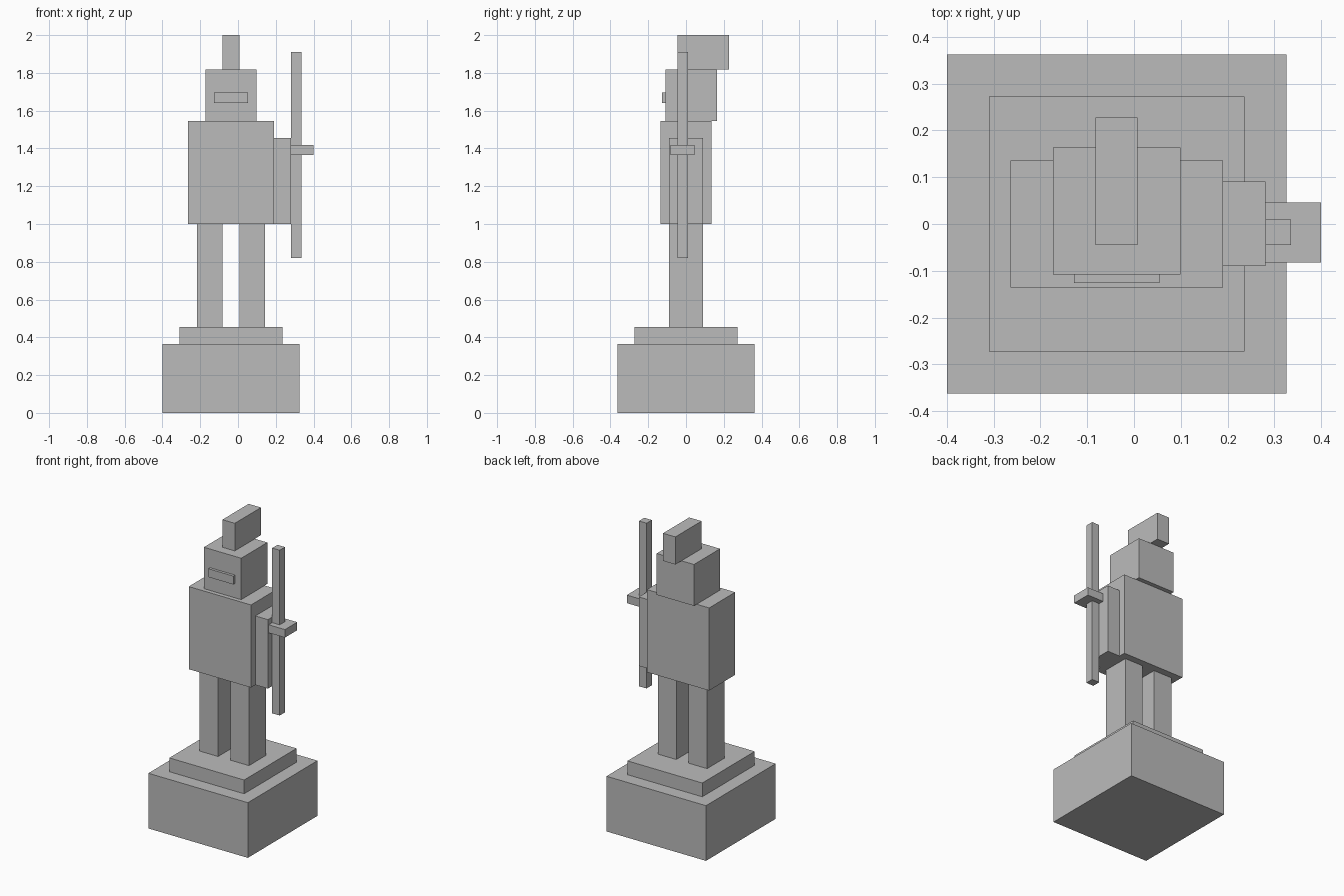
import bpy

cube = bpy.data.objects.get("Cube")
if cube:
    bpy.data.objects.remove(cube, do_unlink=True)

# One plain stone colour for the whole statue
stone = bpy.data.materials.new("stone_grey")
stone.use_nodes = True
colour = (0.5, 0.5, 0.5, 1)
stone.diffuse_color = colour
stone.node_tree.nodes["Principled BSDF"].inputs["Base Color"].default_value = colour


def block(name, x, y, z):
    """Add a box spanning the given (low, high) range on each axis."""
    spans = (x, y, z)
    bpy.ops.mesh.primitive_cube_add(size=1, location=[(a + b) / 2 for a, b in spans])
    obj = bpy.context.object
    obj.name = name
    obj.scale = [b - a for a, b in spans]
    bpy.ops.object.transform_apply(location=False, rotation=False, scale=True)
    obj.data.materials.append(stone)
    return obj


MID = -0.037  # body centre line


def centred(name, half, y, z):
    """Add a box centred on the body line."""
    return block(name, (MID - half, MID + half), y, z)


# Pedestal
centred("pedestal", 0.363, (-0.363, 0.363), (0, 0.364))
centred("plinth", 0.273, (-0.273, 0.273), (0.364, 0.455))

# Legs
for side, name in ((-1, "right_leg"), (1, "left_leg")):
    x = sorted((MID + side * 0.045, MID + side * 0.18))
    block(name, x, (-0.09, 0.09), (0.455, 1.0))

# Body and helmeted head
centred("torso", 0.227, (-0.136, 0.136), (1.0, 1.545))
centred("head", 0.136, (-0.108, 0.164), (1.545, 1.818))
centred("visor", 0.091, (-0.126, -0.108), (1.64, 1.695))
centred("crest", 0.045, (-0.045, 0.228), (1.818, 2.0))

# Arm holding a staff
block("left_arm", (0.19, 0.281), (-0.09, 0.091), (1.0, 1.455))
block("staff", (0.281, 0.336), (-0.045, 0.01), (0.82, 1.91))
block("staff_crosspiece", (0.277, 0.4), (-0.082, 0.046), (1.365, 1.418))
